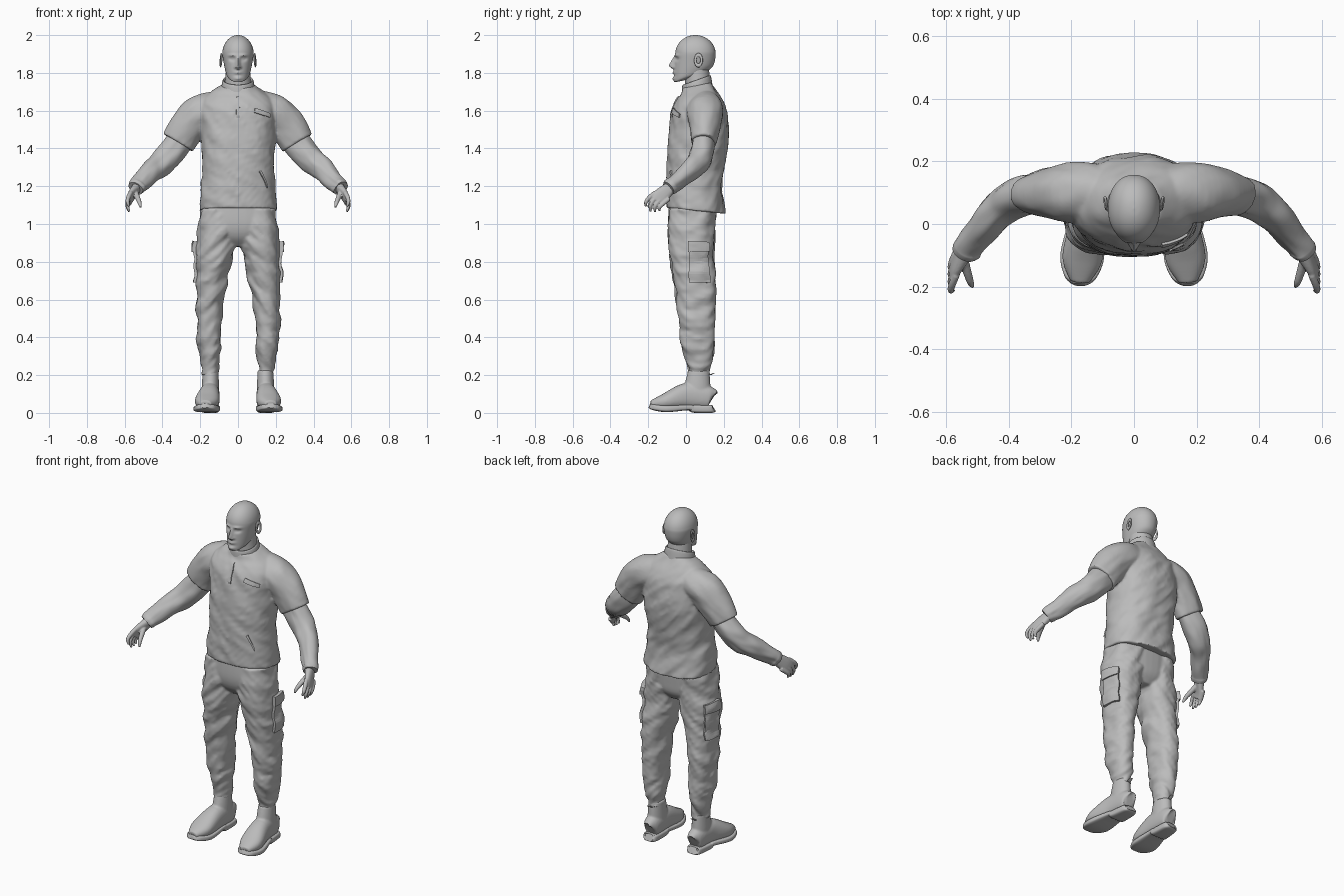
import bpy, bmesh, math
from mathutils import Vector, noise

cube = bpy.data.objects.get("Cube")
if cube:
    bpy.data.objects.remove(cube)

SIDES = {"left": 1, "right": -1}
ACROSS, DEPTH, PALM = Vector((1, 0, 0)), Vector((0, 1, 0)), Vector((0, 1, -1))
QUARTER = math.pi / 2

grey = bpy.data.materials.new("plain_grey")
grey.use_nodes = True
grey.diffuse_color = (.5, .5, .5, 1)
grey.node_tree.nodes["Principled BSDF"].inputs["Base Color"].default_value = grey.diffuse_color


def ring(x=0, y=0, z=0, wide=.05, deep=None, tilt=0):
    """One cross-section: centre, two radii and forward tilt."""
    return [x, y, z, wide, deep or wide, tilt]


def spline(rows, steps):
    """Smooth curve through the cross-sections."""
    out = []
    last = len(rows) - 1
    for i in range(last):
        before, start, end, after = (rows[max(0, min(last, i + k))] for k in (-1, 0, 1, 2))
        for s in range(steps):
            t = s / steps
            out.append([b + t / 2 * (c - a + t * (2 * a - 5 * b + 4 * c - d + t * (3 * (b - c) + d - a)))
                        for a, b, c, d in zip(before, start, end, after)])
    return out + [rows[-1]]


def signed_power(value, exponent):
    return math.copysign(abs(value) ** exponent, value)


def tube(bm, rows, ref=None, side=1, power=2, fold=0, seg=40, steps=6):
    """Loft of rounded rings, level unless ref gives the direction of their first radius."""
    rows = spline(rows, steps)
    rings = []
    for i, (x, y, z, wide, deep, tilt) in enumerate(rows):
        u, v = ACROSS, DEPTH
        if ref:
            along = Vector(rows[min(i + 1, len(rows) - 1)][:3]) - Vector(rows[max(i - 1, 0)][:3])
            along.normalize()
            u = (ref - along * along.dot(ref)).normalized()
            v = along.cross(u)
        verts = []
        for k in range(seg):
            angle = math.tau * k / seg
            off = u * wide * signed_power(math.cos(angle), 2 / power)
            off += v * deep * signed_power(math.sin(angle), 2 / power)
            p = Vector((x, y, z)) + off
            if fold:
                q = Vector((p.x * side * 9, p.y * 9, p.z * 17 + p.x * 14))
                p += off.normalized() * fold * (noise.noise(q) + noise.noise(q * 2) / 2)
            p.z += tilt * off.y
            verts.append(bm.verts.new((p.x * side, p.y, p.z)))
        rings.append(verts)
    for low, high in zip(rings, rings[1:]):
        for k in range(seg):
            n = (k + 1) % seg
            bm.faces.new((low[k], low[n], high[n], high[k]))
    bm.faces.new(rings[0])
    bm.faces.new(rings[-1])


def finish(name, bm, voxel=0, smooth=0):
    """Turn the mesh into an object, optionally fusing its volumes into one skin."""
    bmesh.ops.recalc_face_normals(bm, faces=bm.faces)
    mesh = bpy.data.meshes.new(name)
    bm.to_mesh(mesh)
    bm.free()
    mesh.materials.append(grey)
    ob = bpy.data.objects.new(name, mesh)
    bpy.context.collection.objects.link(ob)
    bpy.ops.object.select_all(action='DESELECT')
    ob.select_set(True)
    bpy.context.view_layer.objects.active = ob
    bpy.ops.object.shade_smooth_by_angle(angle=QUARTER / 2)
    if voxel:
        fuse = ob.modifiers.new("fuse", 'REMESH')
        fuse.mode, fuse.voxel_size, fuse.use_smooth_shade = 'VOXEL', voxel, True
        soften = ob.modifiers.new("soften", 'SMOOTH')
        soften.factor, soften.iterations = .5, smooth
    return ob


def single(name, rows, **options):
    bm = bmesh.new()
    tube(bm, rows, **options)
    return finish(name, bm)


def patch(name, target, at, size, turn, thick):
    """Cloth strip laid onto the target surface."""
    bpy.ops.mesh.primitive_grid_add(x_subdivisions=12, y_subdivisions=16, size=1, location=at, rotation=turn)
    ob = bpy.context.object
    ob.name, ob.scale = name, (*size, 1)
    ob.data.materials.append(grey)
    bpy.ops.object.transform_apply(location=False, rotation=False, scale=True)
    lay = ob.modifiers.new("lay", 'SHRINKWRAP')
    lay.target, lay.offset = target, thick / 2
    cloth = ob.modifiers.new("cloth", 'SOLIDIFY')
    cloth.thickness, cloth.offset = thick, 0


def bump(bm, x=0, z=0, wide=.02, high=.01, push=.01):
    """Push the face forward, or back, around a mirrored pair of spots."""
    for v in bm.verts:
        if v.co.y < .02:
            v.co.y -= push * math.exp(-((abs(v.co.x) - x) / wide) ** 2 - ((v.co.z - z) / high) ** 2)


# Head: jaw rings under a rounded skull, then facial features
jaw = [ring(y=-.025, z=1.757, wide=.022, deep=.03, tilt=.2), ring(y=-.01, z=1.766, wide=.04, deep=.052, tilt=.25),
       ring(y=.02, z=1.785, wide=.058, deep=.082, tilt=.2), ring(y=.038, z=1.82, wide=.069, deep=.1, tilt=.1),
       ring(y=.046, z=1.86, wide=.077, deep=.106)]
skull = []
for i in range(8):
    angle = QUARTER * i / 7.1
    skull.append(ring(y=.05, z=1.9 + .1 * math.sin(angle), wide=.083 * math.cos(angle), deep=.107 * math.cos(angle)))
bm = bmesh.new()
tube(bm, jaw + skull, seg=96, steps=8, power=2.1)
bump(bm, z=1.838, wide=.011, high=.016, push=.026)          # nose tip
bump(bm, z=1.864, wide=.009, high=.02, push=.016)           # nose bridge
bump(bm, x=.012, z=1.83, wide=.008, high=.007)              # nostrils
bump(bm, x=.03, z=1.893, high=.008, push=.007)              # brows
bump(bm, x=.03, z=1.874, wide=.015, push=-.014)             # eye sockets
bump(bm, x=.03, z=1.875, wide=.009, high=.005, push=.008)   # eyeballs
bump(bm, z=1.806, high=.004, push=.009)                     # upper lip
bump(bm, z=1.797, high=.004, push=.009)                     # lower lip
bump(bm, z=1.77)                                            # chin
finish("head", bm)
single("neck", [ring(y=.07, z=1.66, wide=.075, deep=.07), ring(y=.055, z=1.84, wide=.062, deep=.064)])

# Shirt: torso fused with short sleeves
bm = bmesh.new()
tube(bm, [ring(y=.052, z=1.07, wide=.207, deep=.154, tilt=-.1), ring(y=.043, z=1.2, wide=.196, deep=.147),
          ring(y=.05, z=1.3, wide=.187, deep=.152), ring(y=.065, z=1.45, wide=.198, deep=.16),
          ring(y=.07, z=1.6, wide=.2, deep=.143), ring(y=.075, z=1.66, wide=.182, deep=.119),
          ring(y=.07, z=1.7, wide=.14, deep=.09, tilt=.1), ring(y=.06, z=1.735, wide=.085, deep=.075, tilt=.2)],
     power=2.35, fold=.009, seg=64)
for side in SIDES.values():
    tube(bm, [ring(x=.1, y=.1, z=1.615, wide=.09), ring(x=.19, y=.1, z=1.59, wide=.097),
              ring(x=.26, y=.1, z=1.52, wide=.083, deep=.098), ring(x=.317, y=.095, z=1.43, wide=.066, deep=.09)],
         ref=DEPTH, side=side, fold=.007)
shirt = finish("shirt", bm, voxel=.007, smooth=4)

# Standing collar, rolled in at the rim
single("collar", [ring(y=.06, z=1.7, wide=.09, deep=.082, tilt=.3), ring(y=.056, z=1.756, wide=.083, deep=.076, tilt=.35),
                  ring(y=.056, z=1.758, wide=.074, deep=.067, tilt=.35), ring(y=.058, z=1.73, wide=.064, tilt=.3)],
       seg=48)

# Trousers: pelvis fused with both legs
bm = bmesh.new()
tube(bm, [ring(y=.035, z=1.12, wide=.19, deep=.125), ring(y=.03, z=1, wide=.198, deep=.124),
          ring(y=.035, z=.93, wide=.16, deep=.11), ring(y=.04, z=.88, wide=.06, deep=.07)], power=2.4)
for side in SIDES.values():
    tube(bm, [ring(x=.1, y=.035, z=1.08, wide=.1, deep=.12), ring(x=.114, y=.03, z=.9, wide=.105, deep=.122),
              ring(x=.14, y=.045, z=.7, wide=.083, deep=.108), ring(x=.155, y=.056, z=.5, wide=.068, deep=.098),
              ring(x=.15, y=.063, z=.32, wide=.057, deep=.08), ring(x=.145, y=.068, z=.235, wide=.042, deep=.058),
              ring(x=.145, y=.068, z=.2, wide=.044, deep=.06)],
         side=side, fold=.015, seg=48, power=2.2, steps=9)
trousers = finish("trousers", bm, voxel=.007, smooth=3)

for word, side in SIDES.items():
    # Ear rim
    bpy.ops.mesh.primitive_torus_add(major_segments=28, minor_segments=10, major_radius=.75, minor_radius=.28,
                                     location=(side * .09, .066, 1.867), rotation=(-.2, side * 1.5, -side * .35))
    ear = bpy.context.object
    ear.name, ear.scale = word + "_ear", (.037, .023, .016)
    ear.data.materials.append(grey)
    bpy.ops.object.shade_smooth()

    # Long undersleeve with a gathered cuff
    single(word + "_undersleeve",
           [ring(x=.29, y=.097, z=1.46, wide=.056, deep=.07), ring(x=.345, y=.09, z=1.39, wide=.06, deep=.072),
            ring(x=.4, y=.066, z=1.325, wide=.058, deep=.07), ring(x=.455, y=.02, z=1.28, wide=.053, deep=.062),
            ring(x=.52, y=-.06, z=1.215, wide=.041, deep=.046), ring(x=.535, y=-.08, z=1.198, wide=.044),
            ring(x=.543, y=-.092, z=1.188, wide=.04)], ref=DEPTH, side=side, fold=.009)

    # Hand: palm, four curled fingers and thumb in one skin
    bm = bmesh.new()
    tube(bm, [ring(x=.53, y=-.075, z=1.2, wide=.03, deep=.026), ring(x=.565, y=-.13, z=1.15, wide=.042, deep=.018),
              ring(x=.578, y=-.155, z=1.12, wide=.04, deep=.014)], ref=PALM, side=side, seg=20, power=2.4)
    for i, drop in enumerate((.05, .065, .055, .04)):
        y, z = -.192 + i * .024, 1.142 - i * .011
        tube(bm, [ring(x=.567, y=y + .03, z=z + .025, wide=.012), ring(x=.58, y=y, z=z, wide=.012),
                  ring(x=.585, y=y - .02, z=z - drop / 2, wide=.01), ring(x=.576, y=y - .02, z=z - drop, wide=.006)],
             ref=ACROSS, side=side, seg=12, steps=4)
    tube(bm, [ring(x=.545, y=-.11, z=1.17, wide=.016), ring(x=.524, y=-.18, z=1.12, wide=.012),
              ring(x=.515, y=-.2, z=1.088, wide=.006)], ref=ACROSS, side=side, seg=12)
    finish(word + "_hand", bm, voxel=.004, smooth=2)

    # Boot: foot and ankle shaft fused
    bm = bmesh.new()
    tube(bm, [ring(x=.145, y=.138, z=.075, wide=.025, deep=.045), ring(x=.145, y=.12, z=.08, wide=.044, deep=.06),
              ring(x=.15, y=.01, z=.09, wide=.053, deep=.07), ring(x=.165, y=-.11, z=.06, wide=.064, deep=.043),
              ring(x=.173, y=-.185, z=.045, wide=.03, deep=.02)], ref=ACROSS, side=side, power=2.3)
    tube(bm, [ring(x=.146, y=.065, z=.06, wide=.045, deep=.065), ring(x=.146, y=.06, z=.13, wide=.046, deep=.07),
              ring(x=.145, y=.068, z=.225, wide=.041, deep=.056)], side=side)
    finish(word + "_boot", bm, voxel=.006, smooth=3)

    # Sole with heel block, arch and raised toe
    single(word + "_sole",
           [ring(x=.145, y=.146, z=.024, wide=.025, deep=.02), ring(x=.145, y=.13, z=.021, wide=.043, deep=.021),
            ring(x=.149, y=.04, z=.022, wide=.051, deep=.021), ring(x=.152, y=.015, z=.029, wide=.053, deep=.015),
            ring(x=.165, y=-.1, z=.022, wide=.07, deep=.018), ring(x=.172, y=-.17, z=.03, wide=.05, deep=.016),
            ring(x=.174, y=-.193, z=.038, wide=.018, deep=.012)], ref=ACROSS, side=side, power=4)
    single(word + "_boot_tab", [ring(x=.145, y=.125, z=.2, wide=.012, deep=.008),
                                ring(x=.145, y=.15, z=.212, wide=.01, deep=.004)], side=side, power=4, seg=16)

    # Cargo pocket and its flap on the outer thigh
    turn = (QUARTER, 0, side * QUARTER)
    patch(word + "_cargo_pocket", trousers, (side * .23, .075, .78), (.12, .18), turn, .014)
    patch(word + "_cargo_flap", trousers, (side * .23, .075, .88), (.125, .055), turn, .022)

# Shirt details
patch("zip_placket", shirt, (0, -.08, 1.61), (.018, .2), (QUARTER, 0, 0), .006)
patch("chest_pocket", shirt, (.145, -.07, 1.59), (.115, .028), (QUARTER, .22, 0), .008)
patch("hip_pocket", shirt, (.15, -.09, 1.24), (.014, .1), (QUARTER, -.6, 0), .008)
